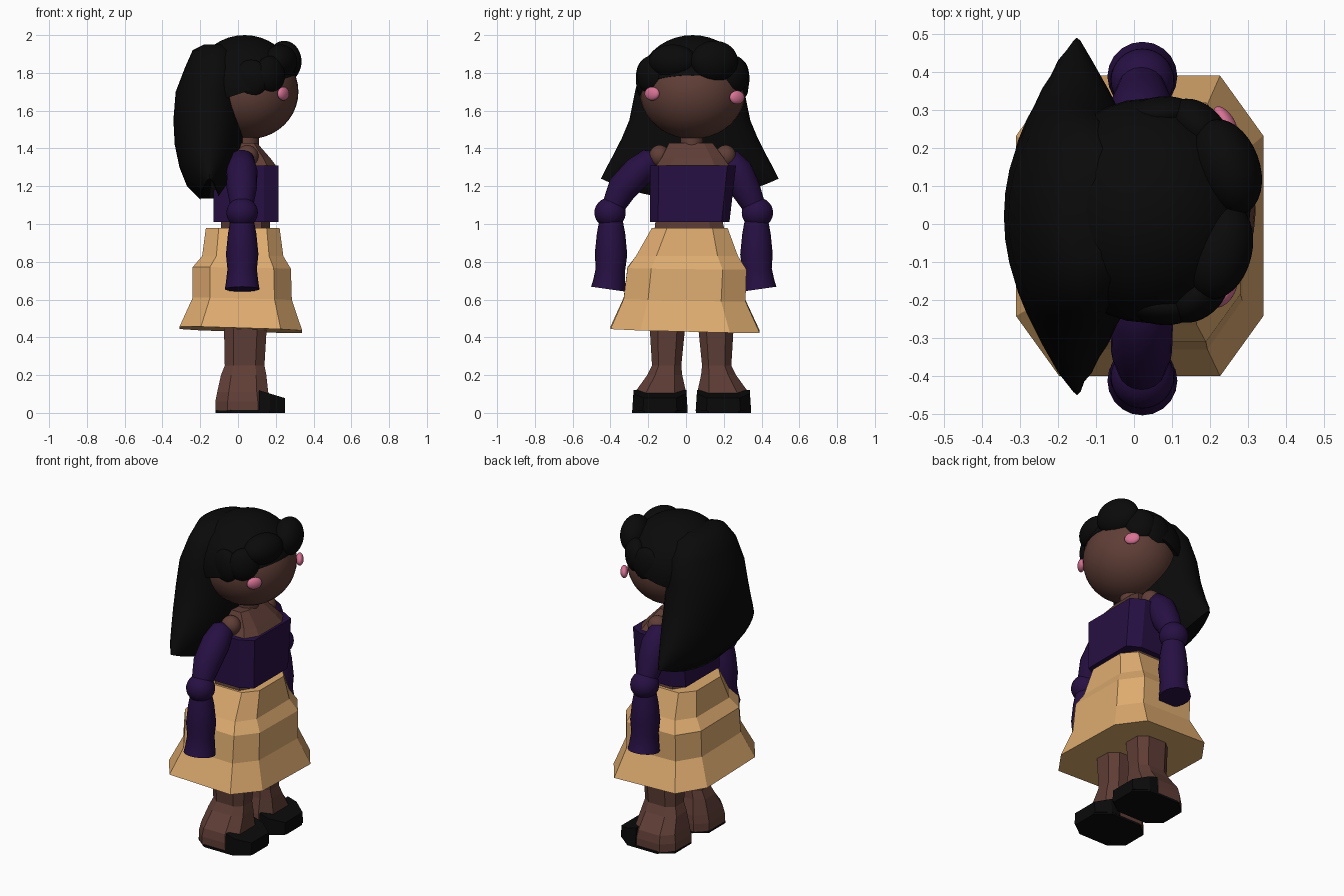
import bpy, bmesh, math
from mathutils import Vector

if "Cube" in bpy.data.objects:
    bpy.data.objects.remove(bpy.data.objects["Cube"], do_unlink=True)


def material(name, rgb):
    m = bpy.data.materials.new(name)
    m.use_nodes = True
    m.diffuse_color = (*rgb, 1)
    m.node_tree.nodes["Principled BSDF"].inputs["Base Color"].default_value = (*rgb, 1)
    return m


SKIN = material("brown skin", (0.115, 0.048, 0.037))
HAIR = material("black", (0.003, 0.003, 0.003))
PURPLE = material("deep purple", (0.020, 0.005, 0.056))
TAN = material("tan cloth", (0.73, 0.41, 0.16))
PINK = material("pink", (0.68, 0.17, 0.30))


def finish(name, bm, mat, smooth):
    bmesh.ops.recalc_face_normals(bm, faces=bm.faces)
    mesh = bpy.data.meshes.new(name)
    bm.to_mesh(mesh)
    bm.free()
    mesh.materials.append(mat)
    obj = bpy.data.objects.new(name, mesh)
    bpy.context.collection.objects.link(obj)
    if smooth:
        bpy.ops.object.select_all(action='DESELECT')
        obj.select_set(True)
        bpy.context.view_layer.objects.active = obj
        bpy.ops.object.shade_smooth_by_angle(angle=math.radians(50))
    return obj


def loft(name, rings, mat, smooth=False):
    """Skin a stack of point rings and close both ends."""
    bm = bmesh.new()
    loops = [[bm.verts.new(p) for p in ring] for ring in rings]
    for a, b in zip(loops, loops[1:]):
        for i in range(len(a)):
            j = (i + 1) % len(a)
            bm.faces.new((a[i], a[j], b[j], b[i]))
    bm.faces.new(loops[0])
    bm.faces.new(loops[-1])
    return finish(name, bm, mat, smooth)


def octagon(z, x0, x1, y0, y1, tilt=0.0, cx=0.65, cy=0.6):
    """Horizontal eight-sided outline filling the given extents."""
    mx, my, rx, ry = (x0 + x1) / 2, (y0 + y1) / 2, (x1 - x0) / 2, (y1 - y0) / 2
    corners = [(1, cy), (cx, 1), (-cx, 1), (-1, cy), (-1, -cy), (-cx, -1), (cx, -1), (1, -cy)]
    return [(mx + a * rx, my + b * ry, z - tilt * (a + b)) for a, b in corners]


def ellipse(center, rx, ry, n=32):
    return [Vector(center) + Vector((rx * math.cos(t), ry * math.sin(t), 0))
            for t in (2 * math.pi * i / n for i in range(n))]


def tube(name, path, mat, n=20):
    """Round limb in the yz plane; path items are (x, y, z, radius)."""
    pts = [Vector(p[:3]) for p in path]
    rings = []
    for i, p in enumerate(pts):
        d = (pts[min(i + 1, len(pts) - 1)] - pts[max(i - 1, 0)]).normalized()
        side = Vector((1, 0, 0))
        up = d.cross(side).normalized()
        r = path[i][3]
        rings.append([p + r * (math.cos(t) * side + math.sin(t) * up)
                      for t in (2 * math.pi * k / n for k in range(n))])
    return loft(name, rings, mat, True)


def ball(name, center, radii, mat, turn=0.0, cut=None):
    """Ellipsoid, turned about z, optionally trimmed below a plane."""
    bm = bmesh.new()
    bmesh.ops.create_uvsphere(bm, u_segments=32, v_segments=20, radius=1)
    c, s = math.cos(turn), math.sin(turn)
    for v in bm.verts:
        x, y, z = (v.co[i] * radii[i] for i in range(3))
        v.co = Vector(center) + Vector((x * c - y * s, x * s + y * c, z))
    if cut:
        res = bmesh.ops.bisect_plane(bm, geom=bm.verts[:] + bm.edges[:] + bm.faces[:],
                                     plane_co=cut[0], plane_no=cut[1], clear_inner=True)
        edges = [e for e in res["geom_cut"] if isinstance(e, bmesh.types.BMEdge)]
        bmesh.ops.contextual_create(bm, geom=edges)
    return finish(name, bm, mat, True)


# Head and blushing cheeks
ball("head", (0.06, 0.035, 1.70), (0.26, 0.28, 0.25), SKIN)
ball("left_cheek", (0.24, 0.27, 1.67), (0.022, 0.045, 0.036), PINK, 0.6)
ball("right_cheek", (0.24, -0.18, 1.69), (0.022, 0.045, 0.036), PINK, -0.6)

# Hair cap, fringe locks and the long flared back hair
ball("hair_cap", (0.035, 0.035, 1.72), (0.28, 0.295, 0.28), HAIR,
     cut=((0.04, 0, 1.70), (-0.33, 0, 1)))
locks = [
    ("left_fringe", (0.245, 0.15, 1.86), (0.085, 0.13, 0.11), 0.35),
    ("right_fringe", (0.225, -0.07, 1.86), (0.085, 0.13, 0.09), -0.25),
    ("left_temple_lock", (0.17, 0.255, 1.79), (0.06, 0.09, 0.10), 0.85),
    ("right_temple_lock", (0.17, -0.185, 1.79), (0.06, 0.09, 0.10), -0.85),
    ("left_side_lock", (0.07, 0.29, 1.77), (0.09, 0.045, 0.10), 0.1),
    ("right_side_lock", (0.07, -0.22, 1.77), (0.09, 0.045, 0.10), -0.1),
]
for name, center, radii, turn in locks:
    ball(name, center, radii, HAIR, turn)

rings = []
for z, x, rx, ry in [(1.95, -0.12, 0.06, 0.11), (1.92, -0.12, 0.12, 0.19),
                     (1.83, -0.13, 0.15, 0.26), (1.70, -0.15, 0.18, 0.29),
                     (1.55, -0.155, 0.187, 0.32), (1.42, -0.155, 0.18, 0.36),
                     (1.30, -0.155, 0.155, 0.405), (1.20, -0.155, 0.115, 0.445),
                     (1.13, -0.15, 0.05, 0.47)]:
    ring = ellipse((x, 0.02, z), rx, ry)
    sag = max(0, (1.55 - z) / 0.42)
    for p in ring:  # outer tips curl up above the middle
        p.z += 0.11 * sag * ((p.y - 0.02) / ry) ** 2
    rings.append(ring)
loft("back_hair", rings, HAIR, True)

# Neck, chest, top and waist
tube("neck", [(0.05, 0.03, 1.38, 0.06), (0.05, 0.03, 1.50, 0.06)], SKIN)
loft("upper_chest", [octagon(1.29, -0.08, 0.215, -0.17, 0.24),
                     octagon(1.35, -0.04, 0.17, -0.13, 0.20),
                     octagon(1.43, 0.0, 0.10, -0.09, 0.14)], SKIN)
loft("top", [octagon(1.01, -0.13, 0.215, -0.19, 0.23, 0, 0.55, 0.8),
             octagon(1.31, -0.13, 0.215, -0.19, 0.265, 0, 0.55, 0.8)], PURPLE)
loft("waist", [octagon(0.94, -0.09, 0.17, -0.17, 0.21),
               octagon(1.03, -0.09, 0.17, -0.16, 0.19)], SKIN)

# Two-tier skirt
loft("skirt", [octagon(0.98, -0.17, 0.22, -0.18, 0.22),
               octagon(0.83, -0.19, 0.24, -0.265, 0.275),
               octagon(0.765, -0.24, 0.28, -0.31, 0.32, 0.004),
               octagon(0.60, -0.24, 0.285, -0.33, 0.315, 0.006),
               octagon(0.44, -0.31, 0.34, -0.40, 0.39, 0.010)], TAN)

# Arms, legs and shoes on both sides
for side, s in (("left", 1), ("right", -1)):
    def y(offset, middle=-0.012):
        return middle + s * offset

    ball(side + "_shoulder", (0.05, 0.035 + s * 0.175, 1.36), (0.058, 0.055, 0.058), SKIN)
    tube(side + "_upper_sleeve", [
        (0.02, y(0.18, 0.02), 1.365, 0.03), (0.02, y(0.20, 0.02), 1.345, 0.065),
        (0.02, y(0.26, 0.01), 1.28, 0.083), (0.02, y(0.325), 1.19, 0.08),
        (0.02, y(0.375), 1.09, 0.06)], PURPLE)
    ball(side + "_elbow", (0.022, y(0.39), 1.06), (0.083, 0.083, 0.08), PURPLE)
    tube(side + "_lower_sleeve", [
        (0.022, y(0.385), 1.03, 0.06), (0.022, y(0.385), 0.95, 0.075),
        (0.022, y(0.385), 0.84, 0.086), (0.022, y(0.388), 0.76, 0.078),
        (0.022, y(0.395), 0.69, 0.086), (0.022, y(0.40), 0.655, 0.092)], PURPLE)

    def section(z, x0, x1, inner, outer):
        lo, hi = sorted((0.03 + s * inner, 0.03 + s * outer))
        return octagon(z, x0, x1, lo, hi, 0, 0.55, 0.55)

    loft(side + "_leg", [
        section(0.012, -0.12, 0.17, 0.025, 0.31), section(0.06, -0.12, 0.17, 0.025, 0.31),
        section(0.11, -0.11, 0.16, 0.03, 0.30), section(0.20, -0.09, 0.15, 0.05, 0.235),
        section(0.25, -0.07, 0.14, 0.055, 0.21), section(0.50, -0.075, 0.155, 0.03, 0.225)], SKIN)
    loft(side + "_sole", [section(0.0, -0.12, 0.25, 0.022, 0.315),
                          section(0.014, -0.12, 0.25, 0.022, 0.315)], HAIR)

    # Toe cap: a wedge with tapered front corners, lower at the tip
    mid = 0.03 + s * 0.168
    plan = [(0.11, -0.147), (0.17, -0.147), (0.25, -0.09), (0.25, 0.09), (0.17, 0.147), (0.11, 0.147)]
    loft(side + "_toe_cap", [[(a, mid + b, 0.01) for a, b in plan],
                             [(a, mid + b * 0.95, 0.12 - 0.3 * (a - 0.11)) for a, b in plan]], HAIR)
